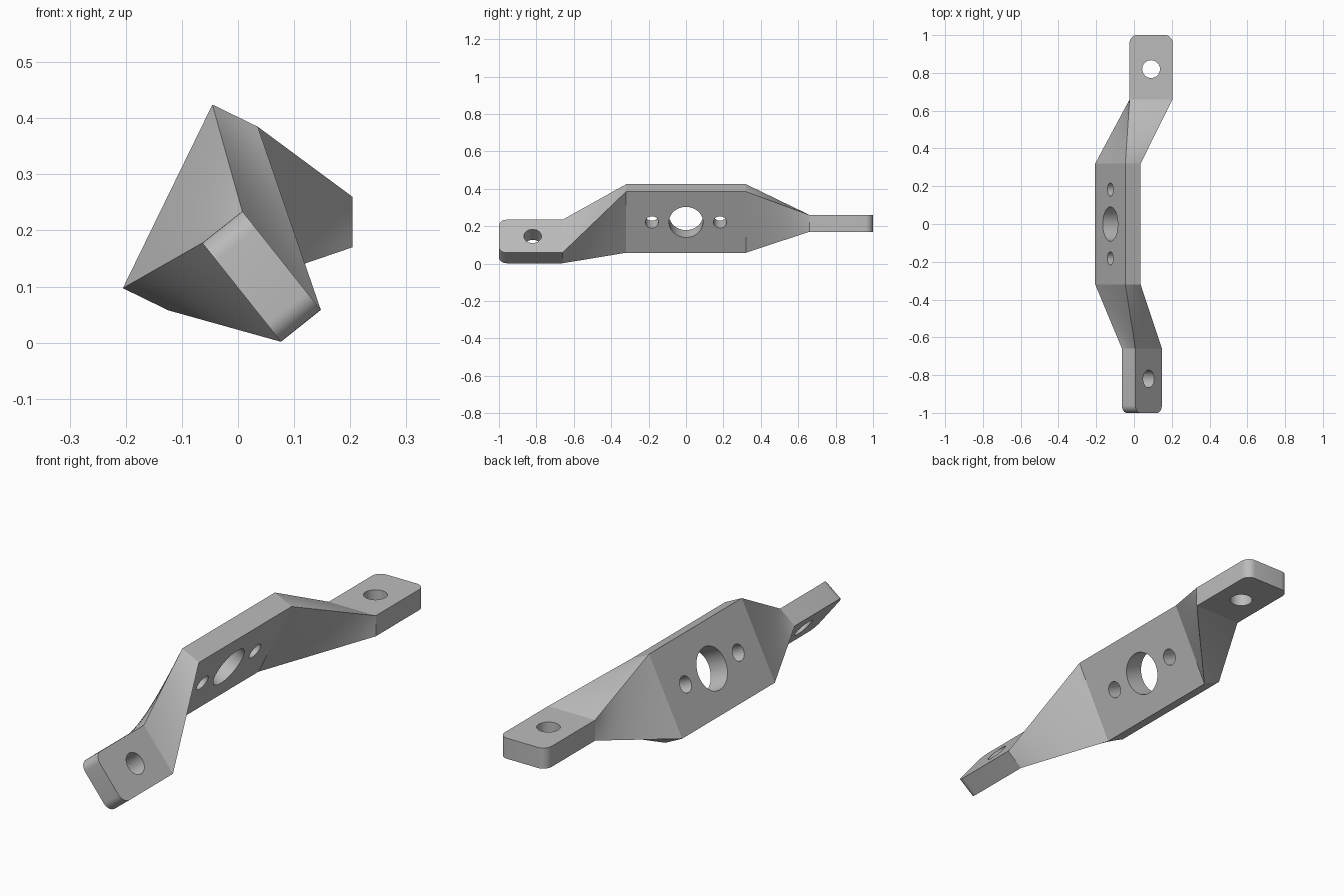
import bpy, bmesh, math
from mathutils import Vector

cube = bpy.data.objects.get("Cube")
if cube:
    bpy.data.objects.remove(cube, do_unlink=True)

grey = bpy.data.materials.new("plain grey")
grey.use_nodes = True
grey.diffuse_color = (0.5, 0.5, 0.5, 1)
grey.node_tree.nodes["Principled BSDF"].inputs["Base Color"].default_value = (0.5, 0.5, 0.5, 1)

STEPS, ACROSS = 14, 6
WEB_Y, TAB_Y, END_Y = 0.32, 0.66, 1.0


def section(centre, half_w, half_h, tilt):
    """Corners of a tilted rectangle in xz, clockwise from upper left."""
    c, s = math.cos(math.radians(tilt)), math.sin(math.radians(tilt))
    corners = [(-half_w, half_h), (half_w, half_h), (half_w, -half_h), (-half_w, -half_h)]
    return [Vector((centre[0] + x * c - z * s, 0, centre[1] + x * s + z * c)) for x, z in corners]


web = section((-0.085, 0.241), 0.045, 0.182, -26)
front_tab = section((0.042, 0.118), 0.1125, 0.0455, -51.5)
back_tab = section((0.0905, 0.215), 0.1135, 0.045, 0)

# Stations along y: tab, twisting transition, web, twisting transition, tab
stations = [(-END_Y, front_tab)]
for i in range(STEPS + 1):
    t = i / STEPS
    stations.append((-TAB_Y + t * (TAB_Y - WEB_Y), [a.lerp(b, t) for a, b in zip(front_tab, web)]))
for i in range(STEPS + 1):
    t = i / STEPS
    stations.append((WEB_Y + t * (TAB_Y - WEB_Y), [a.lerp(b, t) for a, b in zip(web, back_tab)]))
stations.append((END_Y, back_tab))

# Loft the body through the stations
bm = bmesh.new()
rings = []
for y, quad in stations:
    pts = [quad[k].lerp(quad[(k + 1) % 4], j / ACROSS) for k in range(4) for j in range(ACROSS)]
    rings.append([bm.verts.new((p.x, y, p.z)) for p in pts])
count = 4 * ACROSS
for a, b in zip(rings, rings[1:]):
    for k in range(count):
        n = (k + 1) % count
        bm.faces.new((a[k], a[n], b[n], b[k]))
bm.faces.new(rings[0])
bm.faces.new(rings[-1])
bmesh.ops.recalc_face_normals(bm, faces=bm.faces)

# Merge flat areas of tabs and web, then round the outer tab corners
bmesh.ops.dissolve_limit(bm, angle_limit=math.radians(0.05), verts=bm.verts, edges=bm.edges)


def is_corner(edge):
    a, b = (v.co for v in edge.verts)
    tab = front_tab if a.y < 0 else back_tab
    across = (tab[1] - tab[0]).normalized()
    return min(abs(a.y), abs(b.y)) > END_Y - 0.001 and abs((a - b).normalized().dot(across)) < 0.1


bmesh.ops.bevel(bm, geom=[e for e in bm.edges if is_corner(e)], offset=0.04,
                segments=8, profile=0.5, affect='EDGES')
mesh = bpy.data.meshes.new("twisted_bracket")
bm.to_mesh(mesh)
bm.free()
mesh.materials.append(grey)
bracket = bpy.data.objects.new("twisted_bracket", mesh)
bpy.context.collection.objects.link(bracket)


def drill(quad, y, radius, axis):
    """Cut a round hole through the middle of a section."""
    mid = (quad[0] + quad[2]) / 2
    bpy.ops.mesh.primitive_cylinder_add(vertices=48, radius=radius, depth=0.2,
                                        location=(mid.x, y, mid.z),
                                        rotation=axis.to_track_quat('Z', 'Y').to_euler())
    cutter = bpy.context.object
    cutter.name = "hole_cutter"
    cutter.hide_render = True
    bpy.context.view_layer.objects.active = bracket
    mod = bracket.modifiers.new("hole", 'BOOLEAN')
    mod.operation, mod.solver, mod.object = 'DIFFERENCE', 'EXACT', cutter
    bpy.ops.object.modifier_apply(modifier=mod.name)
    bpy.data.objects.remove(cutter, do_unlink=True)


# Holes: large centre, two small beside it, one in each tab
web_normal = web[1] - web[0]
for y, radius in ((0, 0.091), (0.182, 0.035), (-0.182, 0.035)):
    drill(web, y, radius, web_normal)
drill(front_tab, -0.82, 0.047, front_tab[0] - front_tab[3])
drill(back_tab, 0.82, 0.047, back_tab[0] - back_tab[3])

# Smooth the twists, keeping section boundaries crisp
bpy.ops.object.select_all(action='DESELECT')
bracket.select_set(True)
bpy.context.view_layer.objects.active = bracket
bpy.ops.object.shade_smooth_by_angle(angle=math.radians(30))
for edge in bracket.data.edges:
    ys = [abs(bracket.data.vertices[i].co.y) for i in edge.vertices]
    if any(all(abs(y - s) < 0.001 for y in ys) for s in (WEB_Y, TAB_Y)):
        edge.use_edge_sharp = True
